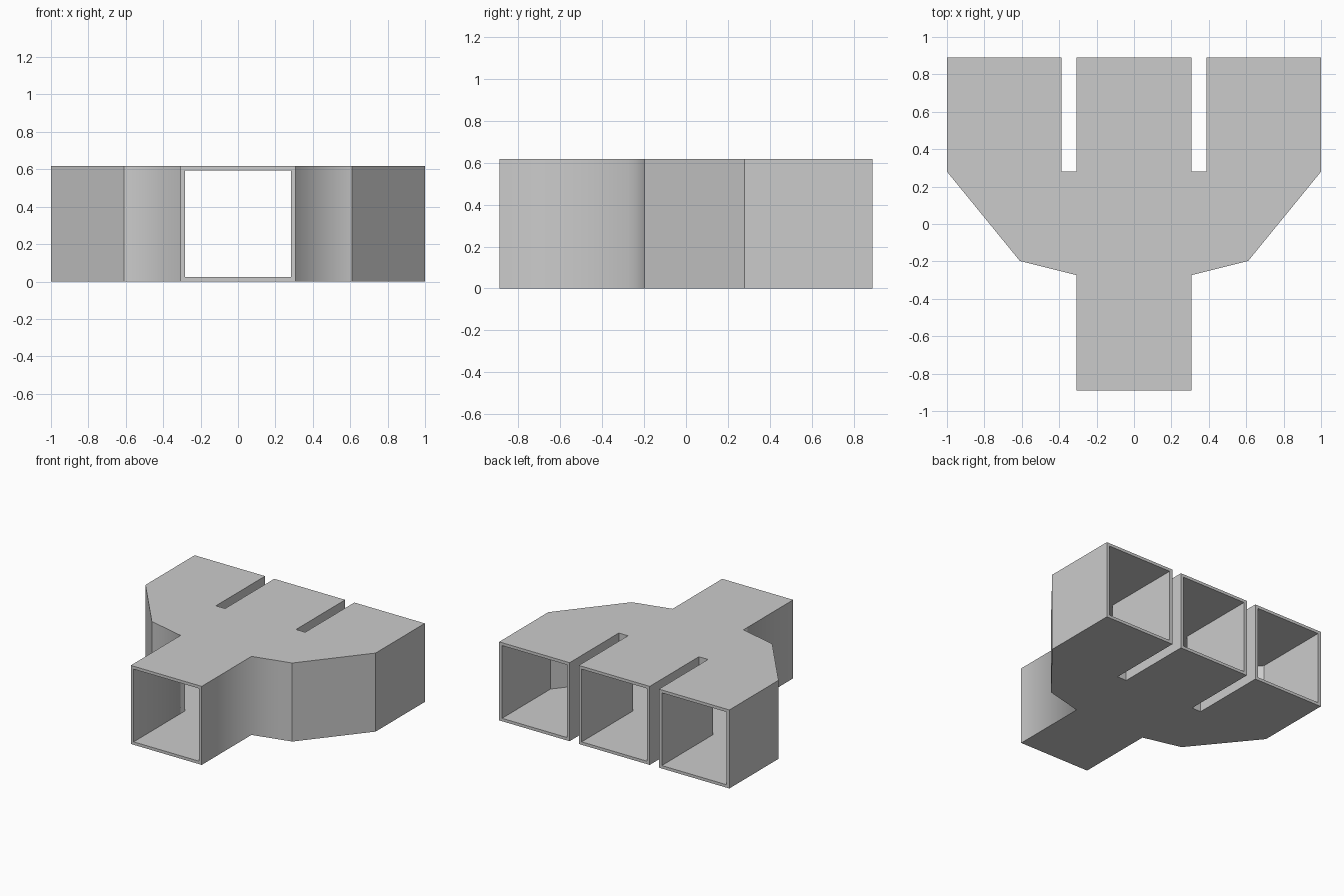
import bpy, bmesh

if "Cube" in bpy.data.objects:
    bpy.data.objects.remove(bpy.data.objects["Cube"])

H, T = 0.617, 0.023   # duct height, wall thickness

# Right half of the plan: (outer point, matching inner point), front inlet to back centre outlet
half = [
    ((0.308, -0.89), (0.283, -0.89)),
    ((0.308, -0.273), (0.283, -0.253)),
    ((0.61, -0.198), (0.597, -0.175)),
    ((1.0, 0.28), (0.975, 0.289)),
    ((1.0, 0.89), (0.975, 0.89)),
    ((0.388, 0.89), (0.413, 0.89)),
    ((0.388, 0.28), (0.413, 0.255)),
    ((0.308, 0.28), (0.283, 0.255)),
    ((0.308, 0.89), (0.283, 0.89)),
]
plan = half + [tuple((-x, y) for x, y in pair) for pair in reversed(half)]
n = len(plan)

bm = bmesh.new()


def ring(which, z):
    return [bm.verts.new((*pair[which], z)) for pair in plan]


ob, ot = ring(0, 0), ring(0, H)
ib, it = ring(1, T), ring(1, H - T)

# Floor and roof, outside and inside
for r in (ob, ot, ib, it):
    bm.faces.new(r)

for i in range(n):
    j = (i + 1) % n
    if abs(plan[i][0][1]) == 0.89 and plan[i][0][1] == plan[j][0][1]:
        # Open mouth: rim between outer and inner skins
        o = [ob[i], ob[j], ot[j], ot[i]]
        k = [ib[i], ib[j], it[j], it[i]]
        for a in range(4):
            b = (a + 1) % 4
            bm.faces.new((o[a], o[b], k[b], k[a]))
    else:
        # Outer and inner side walls
        bm.faces.new((ob[i], ob[j], ot[j], ot[i]))
        bm.faces.new((ib[i], ib[j], it[j], it[i]))

bmesh.ops.recalc_face_normals(bm, faces=bm.faces)

# All edges sharp except the softly shaded corners where the inlet widens
for f in bm.faces:
    f.smooth = True
for e in bm.edges:
    e.smooth = False
for c in (1, n - 2):
    for lo, hi in ((ob, ot), (ib, it)):
        bm.edges.get((lo[c], hi[c])).smooth = True

mesh = bpy.data.meshes.new("three_way_duct")
bm.to_mesh(mesh)
bm.free()
duct = bpy.data.objects.new("three_way_duct", mesh)
bpy.context.collection.objects.link(duct)
